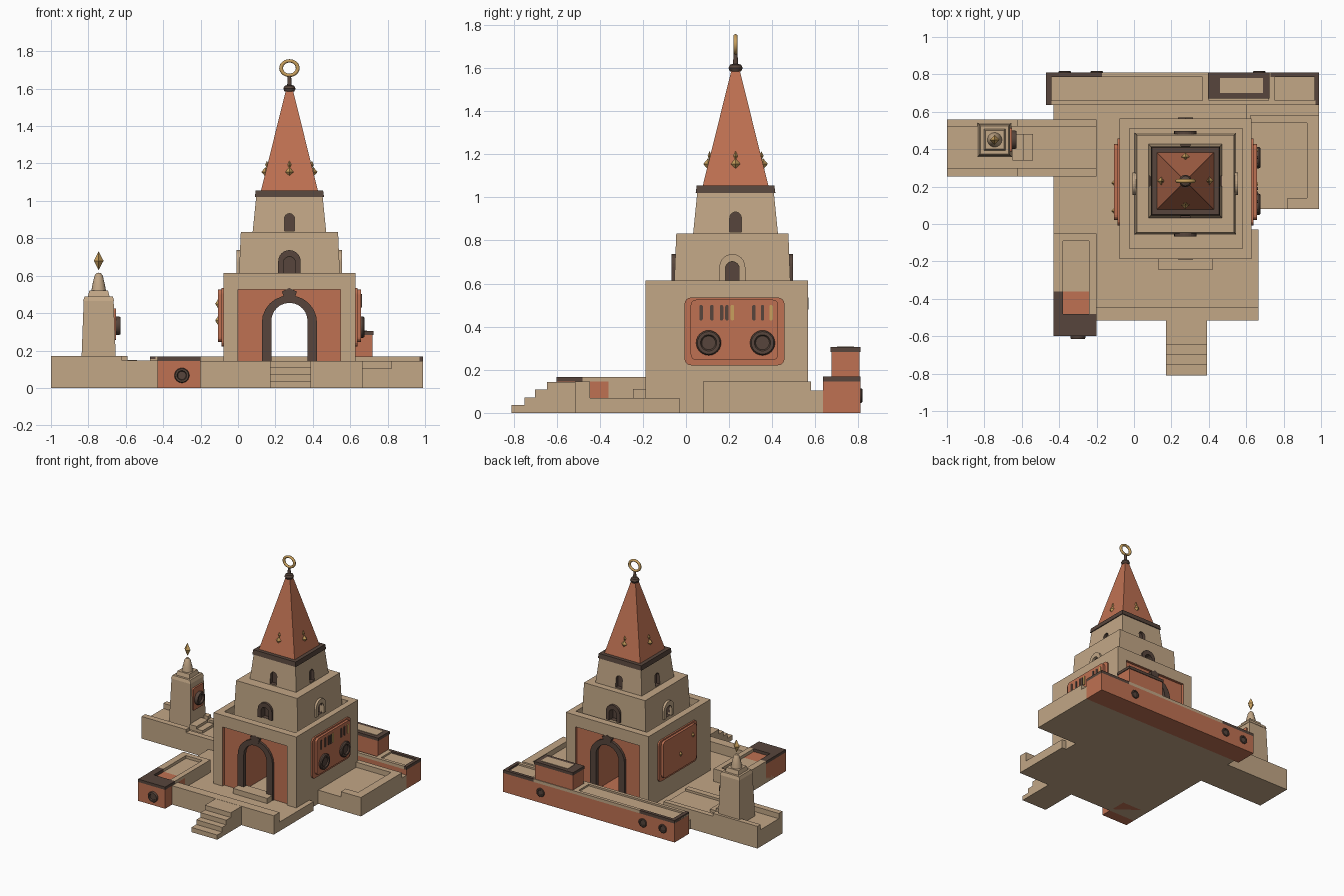
import bpy, bmesh
from math import pi, cos, sin, radians
from mathutils import Matrix, Vector

if "Cube" in bpy.data.objects:
    bpy.data.objects.remove(bpy.data.objects["Cube"], do_unlink=True)


def material(name, rgb):
    m = bpy.data.materials.new(name)
    m.use_nodes = True
    m.diffuse_color = (*rgb, 1)
    m.node_tree.nodes["Principled BSDF"].inputs["Base Color"].default_value = (*rgb, 1)
    return m


SAND = material("sandstone", (.54, .385, .24))
CLAY = material("terracotta", (.52, .165, .085))
DARK = material("dark_brown", (.095, .06, .045))
GOLD = material("gold", (.58, .35, .11))


def finish(name, bm, mat, matrix=None, smooth=False):
    if matrix:
        bm.transform(matrix)
    bmesh.ops.recalc_face_normals(bm, faces=bm.faces)
    me = bpy.data.meshes.new(name)
    bm.to_mesh(me)
    bm.free()
    me.materials.append(mat)
    ob = bpy.data.objects.new(name, me)
    bpy.context.collection.objects.link(ob)
    if smooth:
        bpy.ops.object.select_all(action='DESELECT')
        ob.select_set(True)
        bpy.context.view_layer.objects.active = ob
        bpy.ops.object.shade_smooth_by_angle(angle=radians(35))
    return ob


def box(name, x, y, z, mat=SAND):
    """Box from (low, high) ranges."""
    bm = bmesh.new()
    bmesh.ops.create_cube(bm, size=1)
    for v in bm.verts:
        v.co = [r[0] if c < 0 else r[1] for c, r in zip(v.co, (x, y, z))]
    return finish(name, bm, mat)


def taper(name, cx, cy, low, high, z0, z1, mat=SAND):
    """Square block narrowing from half-width low to half-width high."""
    bm = bmesh.new()
    bmesh.ops.create_cube(bm, size=2)
    for v in bm.verts:
        h, z = (low, z0) if v.co.z < 0 else (high, z1)
        v.co = (cx + v.co.x * h, cy + v.co.y * h, z)
    return finish(name, bm, mat)


def lathe(name, profile, mat, matrix, sides=24):
    """Turn (radius, height) points about the local z axis."""
    bm = bmesh.new()
    verts = [bm.verts.new((r, 0, h)) for r, h in profile]
    edges = [bm.edges.new(p) for p in zip(verts, verts[1:])]
    bmesh.ops.spin(bm, geom=verts + edges, axis=(0, 0, 1), cent=(0, 0, 0),
                   angle=2 * pi, steps=sides, use_duplicate=False)
    bmesh.ops.remove_doubles(bm, verts=bm.verts, dist=.0002)
    return finish(name, bm, mat, matrix, sides > 4)


def facing(loc, turn):
    """Local -y looks outward; turn 0 front, 1 left, 2 back, 3 right."""
    return Matrix.Translation(loc) @ Matrix.Rotation(turn * pi / 2, 4, 'Z')


def plate(name, outline, depth, mat, loc, turn, hole=None):
    """Extrude an outline (u, v) outward; with a hole outline, make an open band."""
    bm = bmesh.new()
    a = [bm.verts.new((u, 0, v)) for u, v in outline]
    if hole:
        b = [bm.verts.new((u, 0, v)) for u, v in hole]
        faces = [bm.faces.new((a[i], a[i + 1], b[i + 1], b[i])) for i in range(len(a) - 1)]
    else:
        faces = [bm.faces.new(a)]
    new = bmesh.ops.extrude_face_region(bm, geom=faces, use_keep_orig=True)["geom"]
    bmesh.ops.translate(bm, vec=(0, -depth, 0),
                        verts=[g for g in new if isinstance(g, bmesh.types.BMVert)])
    return finish(name, bm, mat, facing(loc, turn))


def arch(r, h, n=12):
    """Door outline of half-width r and total height h."""
    curve = [(r * cos(pi * i / n), h - r + r * sin(pi * i / n)) for i in range(n + 1)]
    return [(r, 0)] + curve + [(-r, 0)]


def rounded(w, h, r, n=4):
    pts = []
    for k, (sx, sy) in enumerate(((1, 1), (-1, 1), (-1, -1), (1, -1))):
        for i in range(n + 1):
            t = pi / 2 * (k + i / n)
            pts.append((sx * (w - r) + r * cos(t), sy * (h - r) + r * sin(t)))
    return pts


def cut(ob, cutter):
    """Subtract the cutter; the new faces keep the cutter's colour."""
    mat = cutter.data.materials[0]
    if mat not in list(ob.data.materials):
        ob.data.materials.append(mat)
    k = list(ob.data.materials).index(mat)
    cutter.data.materials.clear()
    for m in ob.data.materials:
        cutter.data.materials.append(m)
    for p in cutter.data.polygons:
        p.material_index = k
    cutter.hide_render = True
    mod = ob.modifiers.new("cut", 'BOOLEAN')
    mod.operation, mod.solver, mod.object = 'DIFFERENCE', 'EXACT', cutter
    bpy.context.view_layer.update()
    me = bpy.data.meshes.new_from_object(ob.evaluated_get(bpy.context.evaluated_depsgraph_get()))
    ob.modifiers.clear()
    ob.data = me
    bpy.data.objects.remove(cutter, do_unlink=True)


def disc(name, r, loc, turn, depth=.02):
    """Round boss with a sunken middle."""
    lathe(name, [(0, depth * .5), (r * .55, depth * .5), (r * .65, depth), (r * .9, depth),
                 (r, depth * .6), (r, -.005), (0, -.005)], DARK,
          facing(loc, turn) @ Matrix.Rotation(pi / 2, 4, 'X'))


def gem(name, loc, r, h):
    lathe(name, [(0, -h), (r, 0), (0, h)], GOLD, Matrix.Translation(loc), 4)


# Courtyard floor, front rim, threshold and stairs
FLOOR = .07
box("courtyard_front", (-.43, .665), (-.515, -.03), (0, FLOOR))
box("courtyard_back", (-.43, .62), (-.03, .635), (0, FLOOR))
box("front_rim", (-.2, .665), (-.515, -.445), (0, .145))
box("threshold", (.13, .42), (-.245, -.15), (FLOOR, .11))
for i, y in enumerate((-.81, -.75, -.70, -.645)):
    box("stair_step", (.17, .39), (y, -.5), (0, .036 * (i + 1)))

# Front corner planter with terracotta end
box("planter_base", (-.43, -.2), (-.36, -.05), (0, .145))
box("planter_end", (-.43, -.2), (-.6, -.36), (0, .145), CLAY)
box("planter_rim_front", (-.43, -.2), (-.6, -.48), (.145, .167), DARK)
box("planter_rim_left_dark", (-.43, -.38), (-.48, -.36), (.145, .167), DARK)
box("planter_rim_left", (-.43, -.38), (-.36, -.05), (.145, .167))
box("planter_rim_right", (-.24, -.2), (-.48, -.05), (.145, .167))
box("planter_rim_back", (-.38, -.24), (-.09, -.05), (.145, .167))
disc("planter_port", .04, (-.3, -.6, .067), 0, .015)

# Side wing carrying the small tower
box("wing_floor", (-1, -.2), (.255, .56), (0, .13))
for y in ((.255, .3), (.52, .56)):
    box("wing_rim", (-1, -.62), y, (.12, .17))
    box("wing_low_rim", (-.62, -.2), y, (.12, .147))
box("wing_step", (-.65, -.59), (.34, .48), (.12, .17))
box("wing_low_step", (-.59, -.54), (.34, .48), (.12, .15))

# Low wing on the other side
box("low_wing_floor", (.6, .99), (.08, .635), (0, .105))
box("low_wing_rim_side", (.925, .99), (.08, .58), (.1, .145))
box("low_wing_rim_front", (.82, .925), (.08, .14), (.1, .145))
box("low_wing_rim_back", (.62, .925), (.54, .58), (.1, .145))

# Long back wall with trays and a raised block
box("back_wall", (-.47, .99), (.635, .81), (0, .145), CLAY)
box("back_wall_top", (-.47, .97), (.635, .805), (.145, .155))
box("back_rim_dark", (-.47, -.17), (.785, .81), (.145, .168), DARK)
box("back_rim_end_dark", (-.47, -.44), (.635, .785), (.145, .168), DARK)
box("back_rim", (-.17, .73), (.785, .81), (.145, .168))
box("back_rim_corner_dark", (.73, .97), (.785, .81), (.145, .168), DARK)
box("back_rim_inner", (-.44, .97), (.635, .66), (.145, .168))
box("back_rim_right_dark", (.965, .99), (.635, .81), (.145, .168), DARK)
for x in ((.365, .4), (.72, .755)):
    box("tray_divider", x, (.66, .785), (.145, .168))
box("raised_block", (.4, .72), (.675, .805), (.15, .285), CLAY)
box("raised_block_cap", (.395, .725), (.67, .81), (.283, .305), DARK)
box("raised_block_inset", (.46, .69), (.7, .78), (.3, .308))
for x in (.67, -.2, -.37):
    disc("wall_port", .033, (x, .81, .08), 2, .008)

# Main hall: sunken roof, clay wall panels and a passage through
CX = .275
hall = box("main_hall", (-.077, .627), (-.187, .565), (0, .615))
cut(hall, box("roof_cutter", (-.025, .58), (-.13, .51), (.56, .8)))
for y in ((-.3, -.167), (.545, .7)):
    cut(hall, box("panel_cutter", (.0, .547), y, (FLOOR, .525), CLAY))
cut(hall, plate("passage_cutter", arch(.115, .40), 1.4, CLAY, (CX, .9, FLOOR), 0))
for turn, y in ((0, -.155), (2, .535)):
    plate("door_frame", arch(.148, .425), .03, DARK, (CX, y, FLOOR), turn, arch(.097, .385))
    plate("keystone", [(-.028, .41), (.028, .41), (.04, .445), (.0, .465), (-.04, .445)],
          .034, DARK, (CX, y, FLOOR), turn)

# Side panels: dials and slots on one side, studs on the other
for turn, x in ((1, .627), (3, -.077)):
    plate("panel_backing", rounded(.232, .157, .03), .012, CLAY, (x, .225, .378), turn)
    plate("panel_raised", rounded(.203, .14, .025), .03, CLAY, (x, .225, .385), turn)
for y in (.105, .355):
    disc("panel_dial", .058, (.657, y, .325), 1, .018)
for y in (.07, .12, .165, .19, .215, .315, .355, .395):
    mat = GOLD if y in (.215, .395) else DARK
    plate("panel_slot", rounded(.008, .036, .007), .006, mat, (.656, y, .465), 1)
for y, z in ((.07, .45), (.22, .36)):
    gem("panel_stud", (-.108, y, z), .014, .022)

# Upper tiers with arched niches
tier = taper("middle_tier", CX, .215, .272, .26, .55, .833)
top = taper("upper_tier", CX, .23, .197, .178, .83, 1.02)
for turn in range(4):
    out = Matrix.Rotation(turn * pi / 2, 3, 'Z') @ Vector((0, -1, 0))
    mid, up = Vector((CX, .215, .615)), Vector((CX, .23, .84))
    cut(tier, plate("niche_cutter", arch(.032, .085), .1, DARK, mid + out * .235, turn))
    cut(top, plate("niche_cutter", arch(.027, .092), .1, DARK, up + out * .165, turn))
    plate("window_frame", arch(.06, .122), .032, SAND if turn % 2 else DARK,
          mid + out * .25, turn, arch(.032, .087))

# Spire with gold ornaments
SX, SY = .275, .23
taper("spire_collar", SX, SY, .185, .18, 1.02, 1.055, DARK)
taper("spire", SX, SY, .152, .018, 1.055, 1.595, CLAY)
for turn in range(4):
    out = Matrix.Rotation(turn * pi / 2, 3, 'Z') @ Vector((0, -1, 0))
    gem("spire_gem", Vector((SX, SY, 1.155)) + out * .128, .022, .026)
    gem("spire_small_gem", Vector((SX, SY, 1.193)) + out * .12, .01, .022)
lathe("spire_knob", [(0, 1.583), (.026, 1.585), (.033, 1.6), (.026, 1.615), (.012, 1.62),
                     (.009, 1.668), (0, 1.668)], DARK, Matrix.Translation((SX, SY, 0)))
bpy.ops.mesh.primitive_torus_add(location=(SX, SY, 1.71), rotation=(pi / 2, 0, 0),
                                 major_radius=.043, minor_radius=.01,
                                 major_segments=28, minor_segments=10)
ring = bpy.context.object
ring.name = "spire_ring"
ring.scale = (1.03, .9, 1)
ring.data.materials.append(GOLD)
bpy.ops.object.shade_smooth_by_angle(angle=radians(40))

# Small tower with port and floating gem
TX, TY = -.745, .45
taper("small_tower", TX, TY, .093, .08, .12, .468)
taper("small_tower_cap", TX, TY, .083, .075, .466, .49)
taper("small_tower_neck", TX, TY, .058, .05, .49, .52)
lathe("small_tower_finial", [(.04, .515), (.034, .55), (.022, .6), (.012, .614), (0, .616)],
      SAND, Matrix.Translation((TX, TY, 0)), 16)
gem("floating_gem", (TX, TY, .68), .026, .05)
plate("small_tower_panel", rounded(.062, .085, .01), .012, CLAY, (TX + .082, TY, .34), 1)
disc("small_tower_port", .05, (TX + .092, TY, .333), 1, .026)
